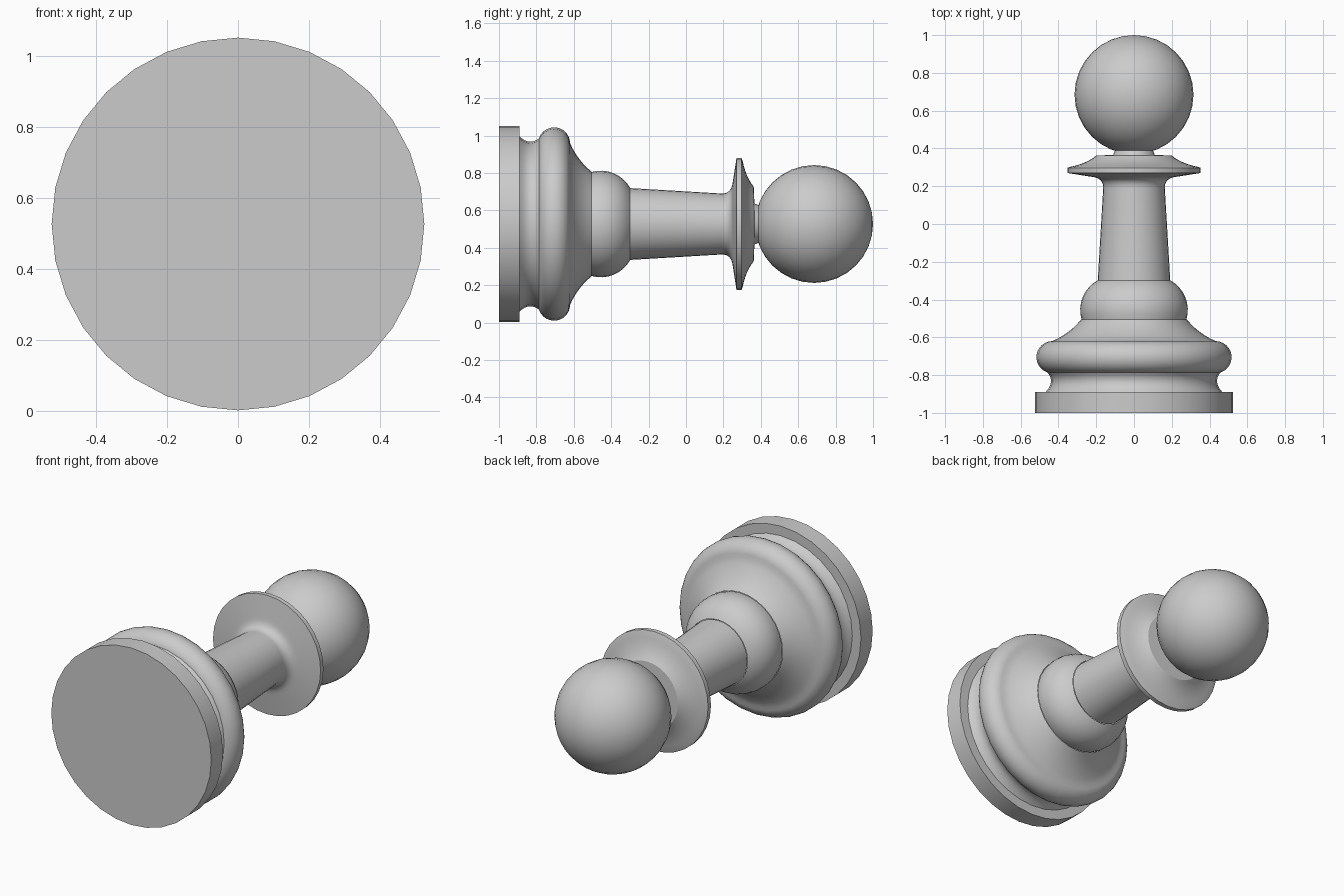
import bpy, bmesh
from math import sin, cos, radians, pi

cube = bpy.data.objects.get("Cube")
if cube:
    bpy.data.objects.remove(cube, do_unlink=True)

SEGMENTS = 32
AXIS_Z = 0.527

grey = bpy.data.materials.new("plain grey")
grey.use_nodes = True
GREY = (0.6, 0.6, 0.6, 1)
grey.diffuse_color = GREY
grey.node_tree.nodes["Principled BSDF"].inputs["Base Color"].default_value = GREY


def arc(y, r, size_y, size_r, start, end, steps):
    """Elliptic part of a profile, swept from low y to high y."""
    angles = [radians(start + (end - start) * i / steps) for i in range(steps + 1)]
    return [(y - size_y * cos(t), r + size_r * sin(t)) for t in angles]


def bend(a, b, c, steps=6):
    """Quadratic curve from a to c, pulled towards b."""
    ts = [i / steps for i in range(steps + 1)]
    return [tuple((1 - t) ** 2 * p + 2 * t * (1 - t) * q + t * t * s
                  for p, q, s in zip(a, b, c)) for t in ts]


def lathe(name, profile):
    """Turn a (y, radius) profile around the lying axis."""
    bm = bmesh.new()
    rings = []
    for y, r in profile:
        turn = [2 * pi * k / SEGMENTS for k in range(SEGMENTS)]
        rings.append([bm.verts.new((r * cos(a), y, AXIS_Z + r * sin(a))) for a in turn])
    for low, high in zip(rings, rings[1:]):
        for k in range(SEGMENTS):
            n = (k + 1) % SEGMENTS
            bm.faces.new((low[k], high[k], high[n], low[n]))
    bmesh.ops.remove_doubles(bm, verts=bm.verts, dist=1e-5)
    mesh = bpy.data.meshes.new(name)
    bm.to_mesh(mesh)
    bm.free()
    mesh.materials.append(grey)
    obj = bpy.data.objects.new(name, mesh)
    bpy.context.collection.objects.link(obj)
    bpy.ops.object.select_all(action="DESELECT")
    obj.select_set(True)
    bpy.context.view_layer.objects.active = obj
    bpy.ops.object.shade_smooth_by_angle(angle=radians(30))


# Flat foot disc
lathe("foot", [(-1, 0), (-1, 0.525), (-0.89, 0.525), (-0.89, 0.465)])

# Hollow groove, rounded rim and concave slope above the foot
lathe("base_moulding",
      bend((-0.89, 0.468), (-0.835, 0.416), (-0.785, 0.459), 8)
      + arc(-0.705, 0.432, 0.085, 0.085, 20, 180, 12)
      + bend((-0.62, 0.43), (-0.575, 0.335), (-0.505, 0.28))[1:])

# Rounded bulge under the stem
lathe("lower_bulge", arc(-0.455, 0.107, 0.178, 0.178, 73.7, 150.6, 8))

# Tapered stem flaring out to the collar
lathe("stem", [(-0.30, 0.192), (0.19, 0.163)]
      + bend((0.20, 0.163), (0.245, 0.168), (0.25, 0.225)))

# Thin-edged collar and short neck
lathe("collar", [(0.25, 0.225), (0.27, 0.353), (0.297, 0.353)]
      + bend((0.302, 0.34), (0.32, 0.25), (0.362, 0.2))
      + [(0.366, 0.11), (0.39, 0.10)])

# Ball on top
lathe("head_ball", arc(0.685, 0, 0.315, 0.315, 0, 180, 16))
